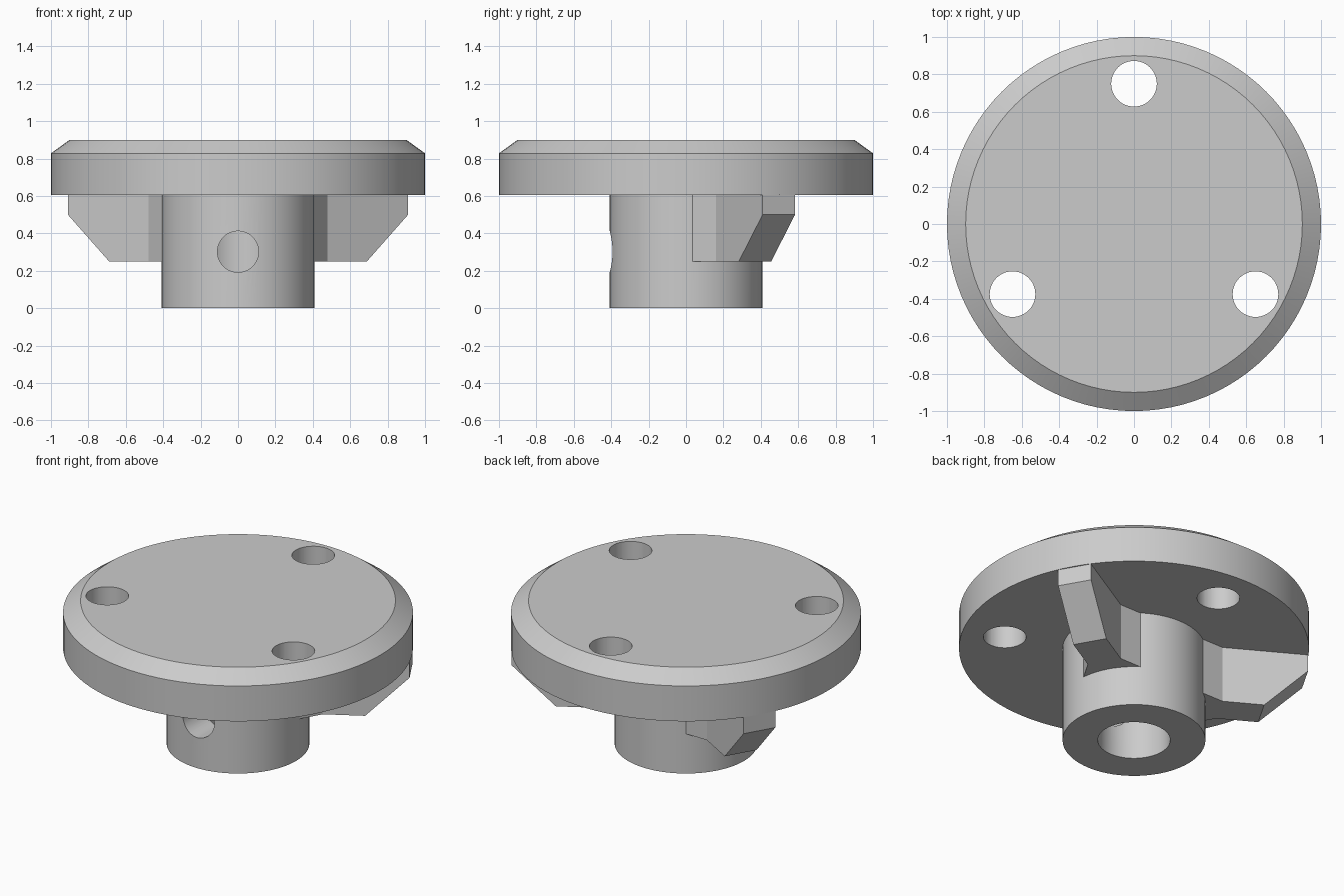
import bpy
import bmesh
from math import radians, cos, sin, tau
from mathutils import Matrix, Vector

SEGMENTS = 96

default = bpy.data.objects.get("Cube")
if default:
    bpy.data.objects.remove(default, do_unlink=True)

# Single plain grey
grey = bpy.data.materials.new("plain_grey")
grey.use_nodes = True
colour = (0.6, 0.6, 0.6, 1)
grey.diffuse_color = colour
grey.node_tree.nodes["Principled BSDF"].inputs["Base Color"].default_value = colour


def make_object(name, bm):
    bmesh.ops.recalc_face_normals(bm, faces=bm.faces)
    mesh = bpy.data.meshes.new(name)
    bm.to_mesh(mesh)
    bm.free()
    mesh.materials.append(grey)
    obj = bpy.data.objects.new(name, mesh)
    bpy.context.collection.objects.link(obj)
    return obj


def lathe(name, profile):
    """Spin an (r, z) profile around the z axis."""
    bm = bmesh.new()
    verts = [bm.verts.new((r, 0, z)) for r, z in profile]
    edges = [bm.edges.new(pair) for pair in zip(verts, verts[1:])]
    bmesh.ops.spin(bm, geom=verts + edges, cent=(0, 0, 0), axis=(0, 0, 1),
                   angle=tau, steps=SEGMENTS)
    bmesh.ops.remove_doubles(bm, verts=bm.verts, dist=0.0005)
    return make_object(name, bm)


def rib(name, angle):
    """Radial web, flared at the hub and sloped at the rim."""
    bm = bmesh.new()
    rings = []
    for along, half, low in [(0.3, 0.213, 0.25), (0.496, 0.1, 0.25),
                             (0.738, 0.1, 0.25), (0.993, 0.1, 0.5)]:
        rings.append([bm.verts.new((along, y, z)) for y, z in
                      [(-half, low), (half, low), (half, 0.68), (-half, 0.68)]])
    for a, b in zip(rings, rings[1:]):
        for i in range(4):
            j = (i + 1) % 4
            bm.faces.new((a[i], a[j], b[j], b[i]))
    bm.faces.new(rings[0])
    bm.faces.new(rings[-1])
    bm.transform(Matrix.Rotation(radians(angle), 4, "Z"))
    return make_object(name, bm)


def cylinder(name, radius, depth, matrix):
    bm = bmesh.new()
    bmesh.ops.create_cone(bm, cap_ends=True, segments=48, radius1=radius,
                          radius2=radius, depth=depth, matrix=matrix)
    return make_object(name, bm)


def combine(target, tool, operation):
    mod = target.modifiers.new(tool.name, "BOOLEAN")
    mod.operation = operation
    mod.solver = "EXACT"
    mod.object = tool
    bpy.context.view_layer.objects.active = target
    bpy.ops.object.modifier_apply(modifier=mod.name)
    bpy.data.objects.remove(tool, do_unlink=True)


# Chamfered flange and hub with a blind bore from below
body = lathe("flanged_hub", [
    (0, 0.6), (0.207, 0.6), (0.207, 0), (0.408, 0), (0.408, 0.605),
    (1, 0.605), (1, 0.828), (0.9, 0.9), (0, 0.9)])

# Two webs under the flange
for side, angle in [("left", 30), ("right", 150)]:
    combine(body, rib(side + "_rib", angle), "UNION")

# Three bolt holes through the flange
for angle in (90, 210, 330):
    centre = Vector((cos(radians(angle)), sin(radians(angle)), 0)) * 0.75
    centre.z = 0.75
    combine(body, cylinder("bolt_hole", 0.122, 0.6, Matrix.Translation(centre)),
            "DIFFERENCE")

# Set screw hole through the front wall into the bore
screw = Matrix.Translation((0, -0.3, 0.302)) @ Matrix.Rotation(radians(90), 4, "X")
combine(body, cylinder("screw_hole", 0.11, 0.5, screw), "DIFFERENCE")

# Smooth round walls, sharp edges elsewhere
bpy.ops.object.select_all(action="DESELECT")
body.select_set(True)
bpy.context.view_layer.objects.active = body
bpy.ops.object.shade_smooth_by_angle(angle=radians(20))
